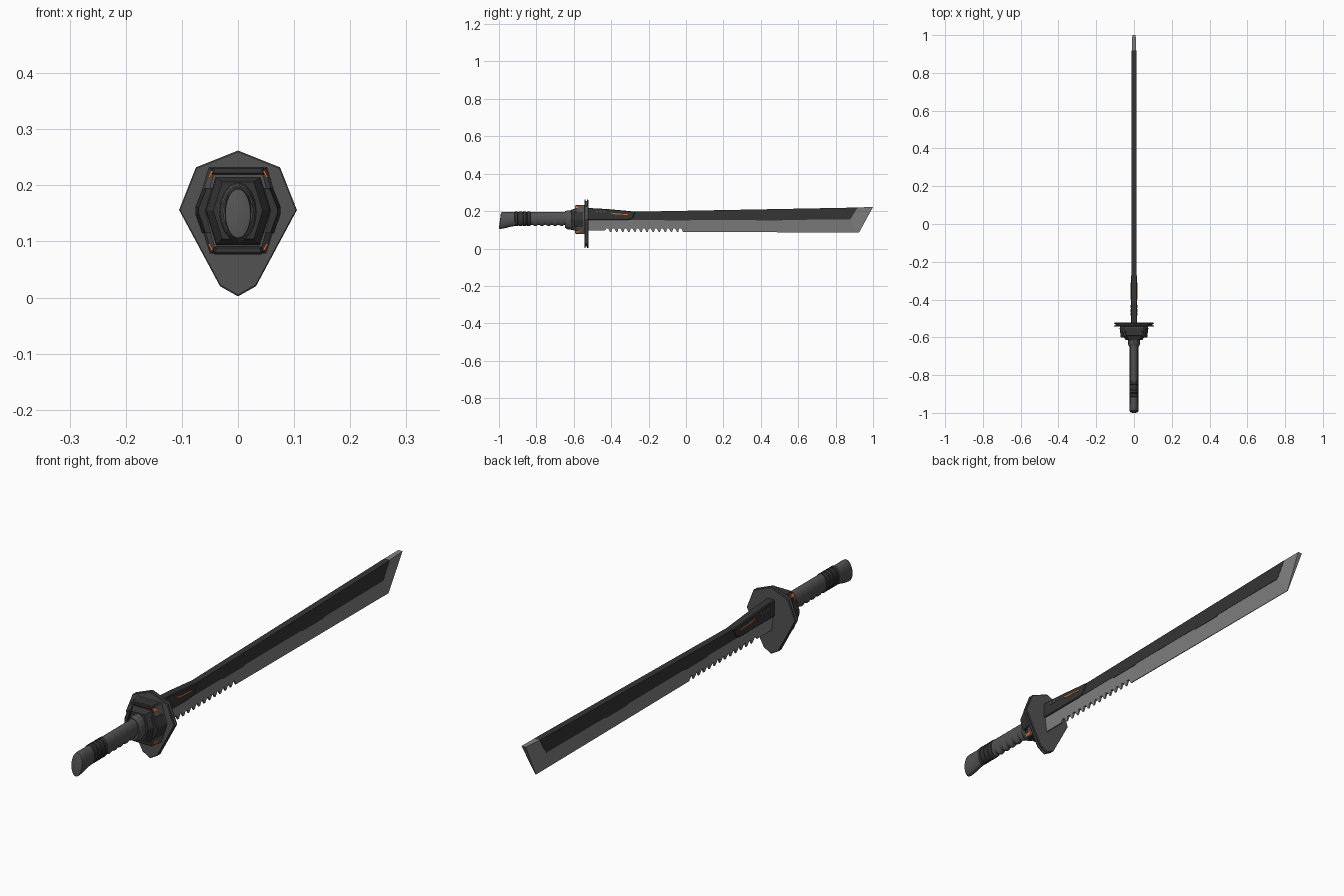
import bpy, bmesh, math

if "Cube" in bpy.data.objects:
    bpy.data.objects.remove(bpy.data.objects["Cube"])


def material(name, r, g, b):
    m = bpy.data.materials.new(name)
    m.diffuse_color = (r, g, b, 1)
    m.use_nodes = True
    m.node_tree.nodes["Principled BSDF"].inputs["Base Color"].default_value = m.diffuse_color
    return m


STEEL = material("steel", .22, .22, .22)
GREY = material("dark_grey", .085, .085, .085)
BLACK = material("near_black", .035, .035, .035)
ORANGE = material("orange", .8, .16, .03)


def finish(name, bm, mat, smooth=False, bevel=0):
    bmesh.ops.recalc_face_normals(bm, faces=bm.faces)
    me = bpy.data.meshes.new(name)
    bm.to_mesh(me)
    bm.free()
    me.materials.append(mat)
    ob = bpy.data.objects.new(name, me)
    bpy.context.collection.objects.link(ob)
    if bevel:
        mod = ob.modifiers.new("bevel", "BEVEL")
        mod.width, mod.segments = bevel, 1
    if smooth:
        bpy.ops.object.select_all(action='DESELECT')
        bpy.context.view_layer.objects.active = ob
        ob.select_set(True)
        bpy.ops.object.shade_smooth_by_angle(angle=math.radians(40))
    return ob


def loft(name, rings, mat, smooth=False, bevel=0):
    """Skin through equal-length closed rings, capped at both ends."""
    bm = bmesh.new()
    vs = [[bm.verts.new(p) for p in r] for r in rings]
    n = len(vs[0])
    for a, b in zip(vs, vs[1:]):
        for i in range(n):
            j = (i + 1) % n
            bm.faces.new((a[i], a[j], b[j], b[i]))
    bm.faces.new(vs[0])
    bm.faces.new(vs[-1])
    return finish(name, bm, mat, smooth, bevel)


def plate(name, yz, x0, x1, mat, bevel=0):
    """Extrude a side profile (y, z) across x."""
    return loft(name, [[(x, y, z) for y, z in yz] for x in (x0, x1)], mat, bevel=bevel)


def oval(y, hx, zb, zt, n=28, tilt=0):
    c, h = (zb + zt) / 2, (zt - zb) / 2
    return [(hx * math.cos(t), y + tilt * math.sin(t), c + h * math.sin(t))
            for t in (2 * math.pi * i / n for i in range(n))]


def hexa(y, sx, zb, zt, bx, tx, zm=.155):
    return [(tx, y, zt), (sx, y, zm), (bx, y, zb), (-bx, y, zb), (-sx, y, zm), (-tx, y, zt)]


# Blade core: dark spine slab with small steps along its lower line
plate("blade_core", [(-.53, .197), (-.25, .197), (.918, .219), (.878, .155), (.52, .153),
                     (.51, .149), (.38, .149), (.37, .153), (.03, .153), (.02, .149),
                     (-.11, .149), (-.12, .153), (-.53, .153)], -.0125, .0125, BLACK)

# Sharpened edge: wedge with saw teeth near the guard, turning up around the tip
outer = [(-.53, .095), (-.435, .095)]
teeth, pitch = 13, .0325
for i in range(teeth):
    y = -.43 + i * pitch
    outer += [(y + .004, .107), (y + .014, .107), (y + .024, .089), (y + .031, .089)]
outer += [(0, .089), (.925, .085)]
pairs = [((min(y, .877), .154), (y, z), .0125 * (z - .078) / .076) for y, z in outer]
pairs.append(((.918, .2195), (1.0, .222), .009))
loft("blade_edge", [[(-.0115, *a), (.0115, *a), (w, *b), (-w, *b)] for a, b, w in pairs], STEEL)

# Blade sleeve above the guard, with glowing line and vent slots on both sides
plate("blade_sleeve", [(-.53, .217), (-.42, .211), (-.27, .197), (-.285, .163),
                       (-.31, .152), (-.53, .152)], -.016, .016, BLACK, bevel=.003)
for s in (-1, 1):
    plate("sleeve_light", [(-.40, .192), (-.375, .188), (-.31, .183), (-.31, .179),
                           (-.378, .183), (-.40, .188)], s * .013, s * .0175, ORANGE)
    for i in range(3):
        y = -.485 + i * .02
        plate("sleeve_vent", [(y, .203), (y + .012, .202), (y + .016, .192), (y + .004, .193)],
              s * .013, s * .018, GREY)

# Guard: two thin plates around a recessed core
outline = [(0, .262), (.075, .232), (.105, .156), (.032, .02), (0, .002),
           (-.032, .02), (-.105, .156), (-.075, .232)]
loft("guard", [[(x * k, y, .14 + (z - .14) * k) for x, z in outline]
               for y, k in ((-.543, .98), (-.541, 1), (-.537, 1), (-.536, .93),
                            (-.529, .93), (-.528, 1), (-.524, 1), (-.522, .98))], GREY)

# Faceted hub between guard and handle, in stepped tiers
loft("hub_base", [hexa(-.54, .075, .078, .232, .05, .052), hexa(-.575, .068, .080, .230, .047, .049),
                  hexa(-.585, .060, .090, .220, .042, .044)], GREY)
loft("hub_middle", [hexa(-.57, .060, .092, .216, .040, .042), hexa(-.595, .056, .095, .213, .038, .038),
                    hexa(-.615, .044, .104, .206, .028, .028)], BLACK)
loft("hub_collar", [oval(-.60, .034, .098, .206, 16), oval(-.635, .031, .103, .203, 16),
                    oval(-.648, .027, .112, .199, 16)], GREY)

# Hub trim: top and bottom bars, side brackets and orange corner strips
for nm, z0, z1, w in (("hub_top_bar", .219, .233, .048), ("hub_bottom_bar", .077, .091, .045)):
    loft(nm, [[(-w, y, z0), (w, y, z0), (w - d, y, z1), (-w + d, y, z1)]
              for y, d in ((-.545, 0), (-.592, .004))], BLACK, bevel=.003)
for s in (-1, 1):
    loft("hub_side_bracket", [[(s * (x + dx), y, z) for x, z in
                               ((.050, .195), (.060, .195), (.074, .160), (.074, .150),
                                (.062, .115), (.052, .115), (.062, .155))]
                              for y, dx in ((-.55, .002), (-.60, -.004))], BLACK)
    for z, dz in ((.226, -.012), (.084, .012)):
        loft("hub_corner_light", [[(s * .044, y, z), (s * .048, y, z),
                                   (s * .054, y, z + dz), (s * .050, y, z + dz)]
                                  for y in (-.56, -.593)], ORANGE)

# Handle with finger grooves along the underside
rings = []
for i in range(49):
    y = -.63 - .21 * i / 48
    rings.append(oval(y, .0225, .123 - .004 * math.cos(2 * math.pi * i / 8), .195))
loft("handle", rings, GREY, smooth=True)

# Ribbed dark band
rings = []
for i in range(4):
    y = -.832 - i * .022
    rings += [oval(y, .0225, .123, .194), oval(y - .002, .0245, .120, .197),
              oval(y - .016, .0245, .120, .197), oval(y - .018, .0225, .123, .194)]
loft("handle_band", rings, BLACK, smooth=True)

# Flared pommel
loft("pommel", [oval(-.912, .0225, .121, .194), oval(-.94, .0225, .116, .194),
                oval(-.965, .023, .109, .195), oval(-.985, .0235, .105, .195, tilt=.006),
                oval(-.993, .0225, .106, .193, tilt=.006), oval(-.995, .019, .112, .187, tilt=.005)],
     GREY, smooth=True)
